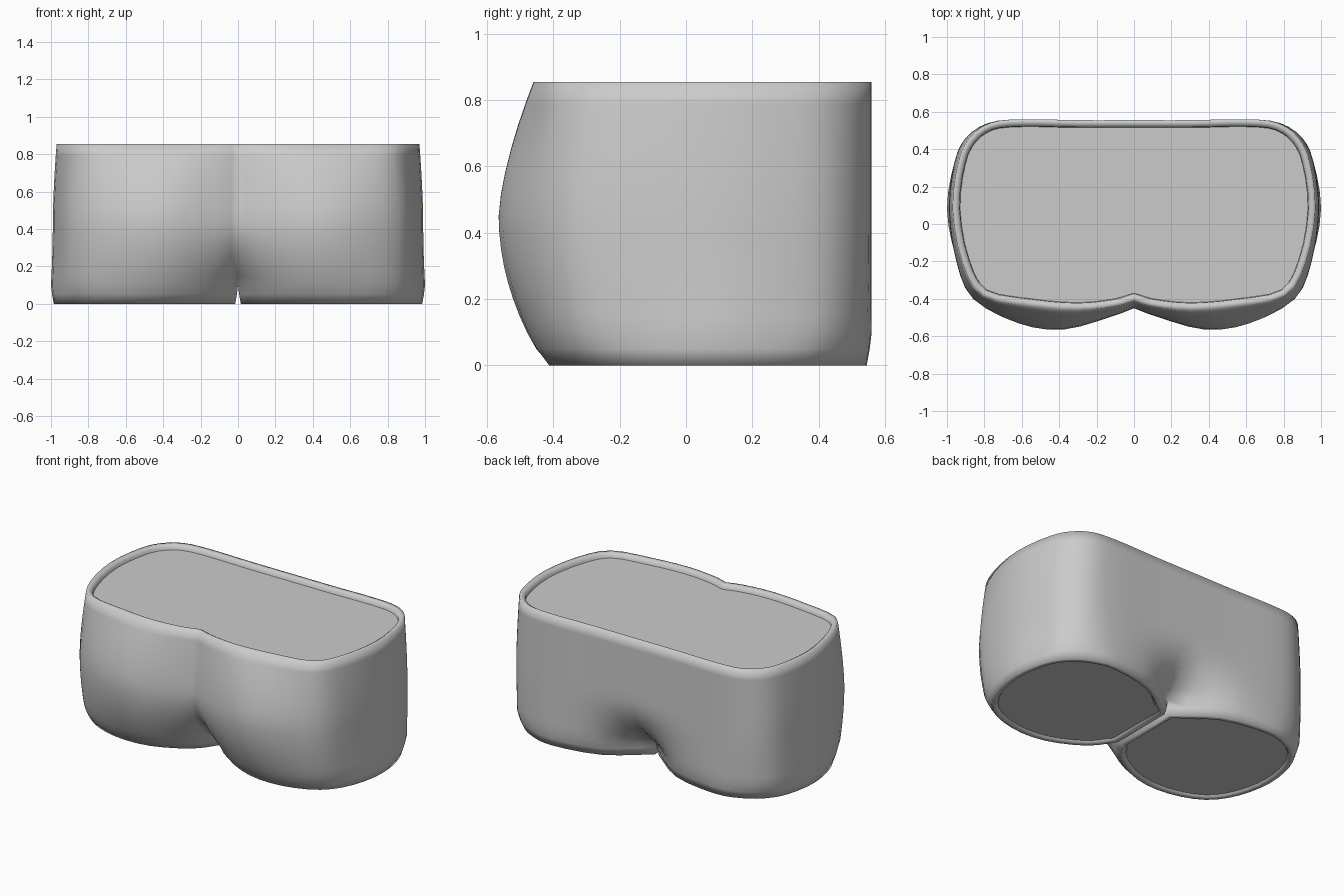
import bpy, bmesh
from mathutils import Vector

if "Cube" in bpy.data.objects:
    bpy.data.objects.remove(bpy.data.objects["Cube"])

# Right-half outlines (x, y), running front centre -> outer side -> back centre
TOP = [(0, -.41), (.1, -.44), (.3, -.46), (.55, -.44), (.81, -.385), (.92, -.2), (.97, .08),
       (.94, .33), (.88, .46), (.77, .54), (.6, .56), (.3, .555), (0, .555)]
MID = [(0, -.45), (.12, -.495), (.38, -.565), (.62, -.53), (.86, -.40), (.95, -.2), (.99, .08),
       (.96, .33), (.9, .46), (.78, .54), (.6, .56), (.3, .555), (0, .555)]
LOW = [(0, -.2), (.12, -.35), (.36, -.47), (.62, -.46), (.85, -.36), (.95, -.18), (1, .08),
       (.96, .33), (.9, .45), (.78, .53), (.6, .56), (.28, .52), (0, .31)]
HEM = [(.015, -.13), (.13, -.28), (.36, -.395), (.6, -.405), (.82, -.32), (.94, -.15), (.985, .08),
       (.95, .3), (.87, .43), (.75, .51), (.58, .545), (.27, .485), (.015, .3)]
H = .855


def smooth(pts, n=3):
    """Catmull-Rom resampling of an open outline."""
    p = [Vector(q) for q in pts]
    p = [2 * p[0] - p[1]] + p + [2 * p[-1] - p[-2]]
    out = []
    for i in range(1, len(p) - 2):
        a, b, c, d = p[i - 1:i + 3]
        for k in range(n):
            t = k / n
            out.append(.5 * (2 * b + (c - a) * t + (2 * a - 5 * b + 4 * c - d) * t * t
                             + (3 * b - a - 3 * c + d) * t ** 3))
    return out + [p[-2]]


def mix(a, b, t):
    return [p.lerp(q, t) for p, q in zip(a, b)]


def inset(pts, dist, closed):
    """Move an outline inward; open outlines end on the mirror plane."""
    out = []
    for i, p in enumerate(pts):
        if not closed and i in (0, len(pts) - 1):
            out.append(p + Vector((0, dist if i == 0 else -dist)))
            continue
        t = (pts[(i + 1) % len(pts)] - pts[i - 1]).normalized()
        out.append(p - Vector((t.y, -t.x)) * dist)
    return out


def make(name, build):
    bm = bmesh.new()
    build(bm)
    bmesh.ops.recalc_face_normals(bm, faces=bm.faces)
    me = bpy.data.meshes.new(name)
    bm.to_mesh(me)
    bm.free()
    ob = bpy.data.objects.new(name, me)
    bpy.context.collection.objects.link(ob)
    return ob


def ring(bm, pts, z):
    return [bm.verts.new((p.x, p.y, z)) for p in pts]


def bridge(bm, a, b, closed=False):
    n = len(a)
    for i in range(n if closed else n - 1):
        j = (i + 1) % n
        bm.faces.new((a[i], a[j], b[j], b[i]))


top, mid, low, hem = map(smooth, (TOP, MID, LOW, HEM))


# Shell: legs, hips and rolled rims
def build_shell(bm):
    levels = [(hem, 0), (mix(hem, low, .6), .05), (low, .1)]
    for k in range(1, 8):
        t = k / 7
        levels.append((mix(low, mid, 1 - (1 - t) ** 2), .1 + .35 * t))
    for k in range(1, 7):
        t = k / 6
        levels.append((mix(mid, top, t ** 1.5), .45 + (H - .45) * t))
    rings = [ring(bm, p, z) for p, z in levels]
    for i in range(len(rings) - 1):
        bridge(bm, rings[i], rings[i + 1], closed=i < 2)
    prev = rings[-1]
    for d, z in ((.02, H), (.037, H - .01), (.04, H - .04)):
        cur = ring(bm, inset(top, d, False), z)
        bridge(bm, prev, cur)
        prev = cur
    prev = rings[0]
    for d, z in ((.03, 0), (.04, .02)):
        cur = ring(bm, inset(hem, d, True), z)
        bridge(bm, prev, cur, True)
        prev = cur


# Flat caps closing the waist and the leg openings
def build_waist(bm):
    bm.faces.new(ring(bm, inset(top, .04, False), H - .03))


def build_legs(bm):
    bm.faces.new(ring(bm, inset(hem, .038, True), .012))


shell = make("shorts_shell", build_shell)
waist = make("waist_cap", build_waist)
legs = make("leg_caps", build_legs)
for f in waist.data.polygons:
    if f.normal.z < 0:
        waist.data.flip_normals()
for f in legs.data.polygons:
    if f.normal.z > 0:
        legs.data.flip_normals()
for p in shell.data.polygons:
    p.use_smooth = True
for ob in (shell, waist, legs):
    m = ob.modifiers.new("mirror", 'MIRROR')
    m.use_clip = True
    m.merge_threshold = .001
